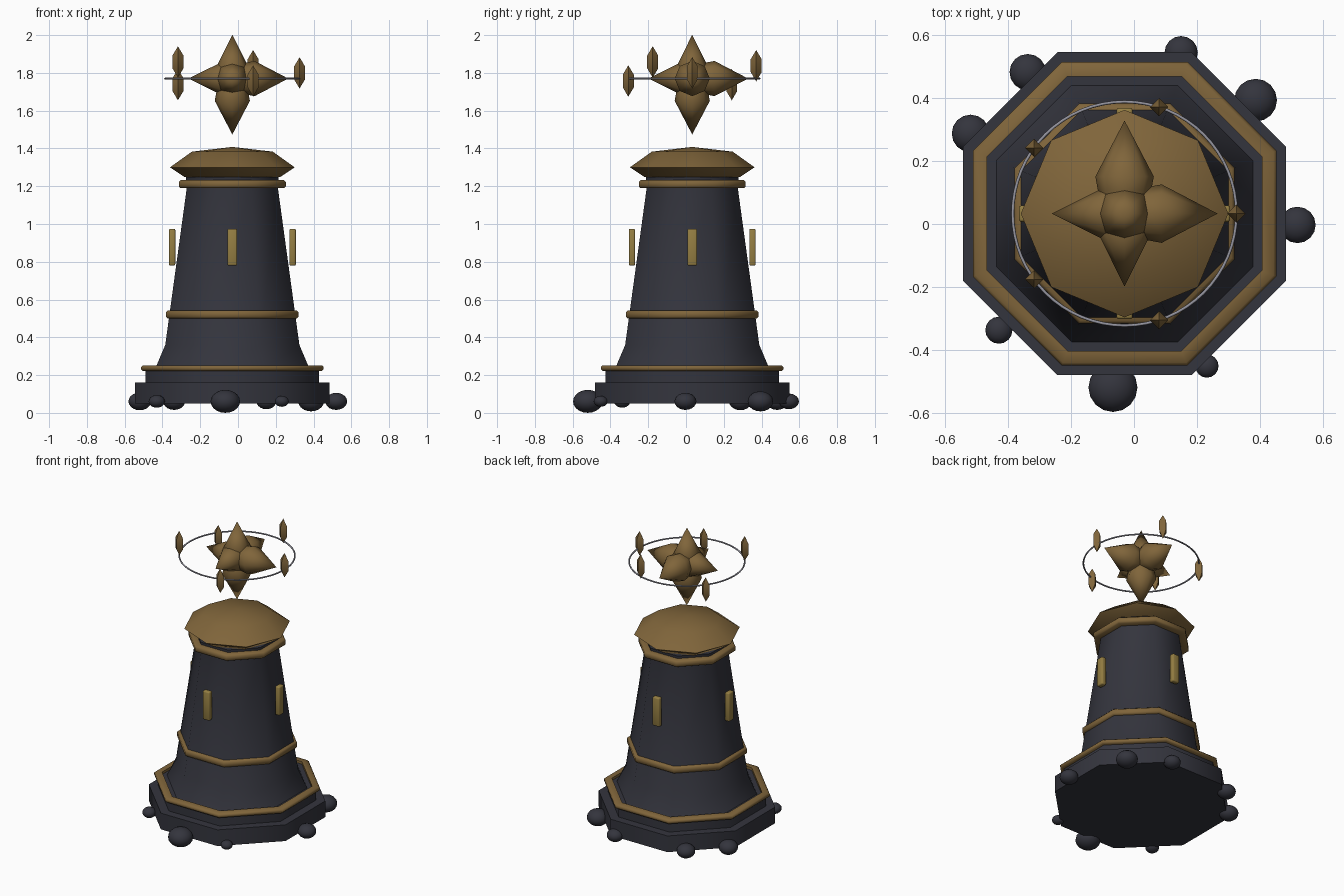
import bpy, bmesh, math
from mathutils import Vector, Matrix

if "Cube" in bpy.data.objects:
    bpy.data.objects.remove(bpy.data.objects["Cube"])

CX, CY = -0.03, 0.033          # tower axis
OCT = math.cos(math.pi / 8)    # apothem / circumradius of an octagon


def material(name, rgb):
    m = bpy.data.materials.new(name)
    m.diffuse_color = (*rgb, 1)
    m.use_nodes = True
    m.node_tree.nodes["Principled BSDF"].inputs["Base Color"].default_value = m.diffuse_color
    return m


STONE = material("dark stone", (0.034, 0.035, 0.047))
GOLD = material("old gold", (0.215, 0.130, 0.043))
GLOW = material("yellow gold", (0.30, 0.21, 0.055))
SILVER = material("silver", (0.30, 0.30, 0.35))


def finish(bm, name, mat, loc=(CX, CY, 0), angle=50):
    bmesh.ops.recalc_face_normals(bm, faces=bm.faces)
    mesh = bpy.data.meshes.new(name)
    bm.to_mesh(mesh)
    bm.free()
    ob = bpy.data.objects.new(name, mesh)
    ob.location = loc
    mesh.materials.append(mat)
    bpy.context.collection.objects.link(ob)
    bpy.ops.object.select_all(action='DESELECT')
    ob.select_set(True)
    bpy.context.view_layer.objects.active = ob
    bpy.ops.object.shade_smooth_by_angle(angle=math.radians(angle))
    return ob


def lathe(name, profile, mat, sides=8, turn=0.0, closed=False, direction=(0, 0, 1),
          loc=(CX, CY, 0), angle=50):
    """Turn (radius, height) points around an axis; closed joins the profile into a loop."""
    bm = bmesh.new()
    rings = []
    for r, z in profile:
        if r == 0:
            rings.append([bm.verts.new((0, 0, z))] * sides)
        else:
            rings.append([bm.verts.new((r * math.cos(turn + 2 * math.pi * i / sides),
                                        r * math.sin(turn + 2 * math.pi * i / sides), z))
                          for i in range(sides)])
    pairs = list(zip(rings, rings[1:]))
    if closed:
        pairs.append((rings[-1], rings[0]))
    for a, b in pairs:
        for i in range(sides):
            j = (i + 1) % sides
            bm.faces.new(list(dict.fromkeys((a[i], a[j], b[j], b[i]))))
    rot = Vector((0, 0, 1)).rotation_difference(Vector(direction)).to_matrix()
    bmesh.ops.transform(bm, matrix=rot.to_4x4(), verts=bm.verts)
    return finish(bm, name, mat, loc, angle)


def octagon(name, profile, mat, closed=False):
    """Octagonal part with flat sides on the axes; radii are given to the flats."""
    return lathe(name, [(r / OCT, z) for r, z in profile], mat,
                 turn=math.pi / 8, closed=closed)


# Stepped base and tapered tower
octagon("base_slab", [(0, 0.05), (0.514, 0.05), (0.514, 0.16), (0, 0.16)], STONE)
octagon("base_step", [(0, 0.15), (0.46, 0.15), (0.46, 0.235), (0, 0.235)], STONE)
octagon("tower_body", [(0, 0.22), (0.408, 0.235), (0.355, 0.36), (0.24, 1.20),
                       (0.246, 1.25), (0, 1.25)], STONE)

# Gold bands with chamfered edges
for name, inner, outer, low, high in (("base_band", 0.437, 0.483, 0.222, 0.252),
                                      ("waist_band", 0.31, 0.350, 0.50, 0.543),
                                      ("neck_band", 0.225, 0.283, 1.19, 1.232)):
    c = 0.009
    octagon(name, [(inner, low), (outer - c, low), (outer, low + c),
                   (outer, high - c), (outer - c, high), (inner, high)], GOLD, closed=True)

# Faceted roof, corners on the axes
lathe("roof", [(0, 1.25), (0.255, 1.25), (0.33, 1.30), (0.214, 1.383), (0, 1.408)], GOLD)

# Four window plates standing just off the walls
for i in range(4):
    bm = bmesh.new()
    bmesh.ops.create_cube(bm, size=1)
    bmesh.ops.scale(bm, vec=(0.034, 0.052, 0.195), verts=bm.verts)
    bmesh.ops.bevel(bm, geom=bm.edges[:], offset=0.008, segments=2, profile=0.5,
                    affect='EDGES')
    bmesh.ops.translate(bm, vec=(0.319, 0, 0.877), verts=bm.verts)
    bmesh.ops.rotate(bm, matrix=Matrix.Rotation(i * math.pi / 2, 3, 'Z'), verts=bm.verts)
    finish(bm, "window", GLOW)

# Floating star: three short and three long spikes around a core
STAR = (CX, CY, 1.77)
for d in ((0, 0, 1), (-1, 0, 0), (0, -1, 0)):
    lathe("short_spike", [(0, 0.0), (0.07, 0.0), (0.088, 0.055), (0, 0.232)], GOLD,
          direction=d, loc=STAR)
for d in ((0, 0, -1), (1, 0, 0), (0, 1, 0)):
    lathe("long_spike", [(0, 0.0), (0.07, 0.0), (0.085, 0.075), (0.093, 0.118), (0, 0.296)],
          GOLD, direction=d, loc=STAR)
bm = bmesh.new()
bmesh.ops.create_uvsphere(bm, u_segments=16, v_segments=8, radius=0.088)
finish(bm, "star_core", GOLD, STAR)

# Thin halo ring
tube = [(0.356 + 0.005 * math.cos(a * math.pi / 4), 0.005 * math.sin(a * math.pi / 4))
        for a in range(8)]
lathe("halo_ring", tube, SILVER, sides=64, closed=True, loc=(CX, CY, 1.77))

# Five crystals spaced around the halo at different heights
for i, z in enumerate((1.80, 1.838, 1.738, 1.858, 1.757)):
    a = i * 2 * math.pi / 5
    lathe("crystal", [(0, -0.083), (0.029, -0.034), (0.029, 0.034), (0, 0.083)], GOLD, sides=4,
          loc=(CX + 0.356 * math.cos(a), CY + 0.356 * math.sin(a), z), angle=30)

# Flattened boulders around the base: x, y, radius
for x, y, r in ((0.15, 0.545, 0.053), (-0.338, 0.483, 0.058), (0.387, 0.394, 0.068),
                (-0.52, 0.288, 0.06), (0.52, -0.003, 0.058), (-0.43, -0.338, 0.043),
                (-0.067, -0.52, 0.078), (0.232, -0.452, 0.037)):
    bm = bmesh.new()
    bmesh.ops.create_uvsphere(bm, u_segments=16, v_segments=10, radius=r)
    bmesh.ops.scale(bm, vec=(1, 1, 0.78), verts=bm.verts)
    finish(bm, "boulder", STONE, (x, y, 0.061))
